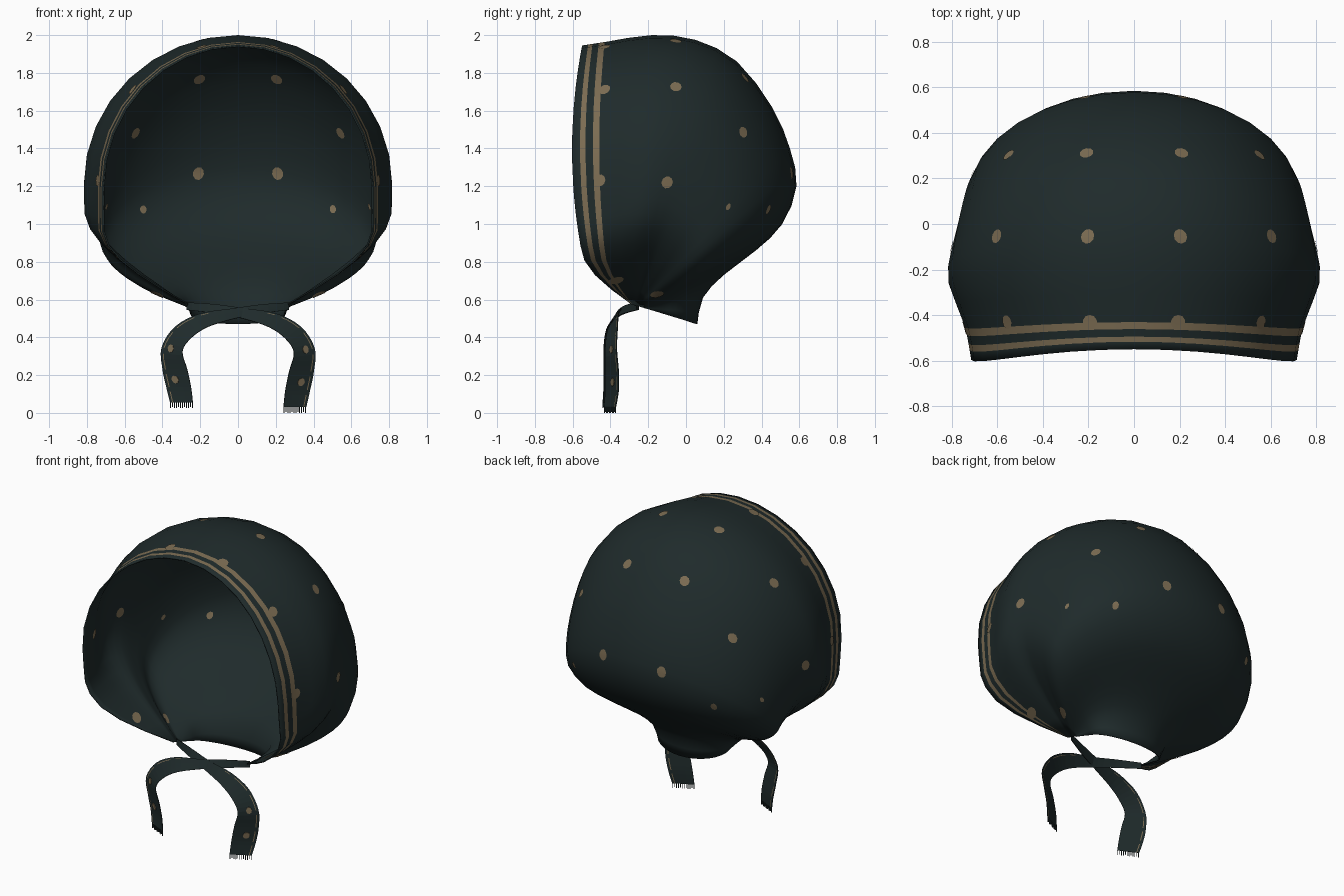
import bpy, bmesh, math
from mathutils import Vector
from mathutils.bvhtree import BVHTree

if "Cube" in bpy.data.objects:
    bpy.data.objects.remove(bpy.data.objects["Cube"])


def material(name, colour):
    m = bpy.data.materials.new(name)
    m.use_nodes = True
    m.diffuse_color = (*colour, 1)
    bsdf = m.node_tree.nodes["Principled BSDF"]
    bsdf.inputs["Base Color"].default_value = (*colour, 1)
    bsdf.inputs["Roughness"].default_value = 0.9
    return m


CLOTH = material("dark teal cloth", (0.0135, 0.0235, 0.024))
TAN = material("tan print", (0.20, 0.15, 0.085))


def add_object(name, bm, smooth, slots=(CLOTH, TAN)):
    me = bpy.data.meshes.new(name)
    bm.to_mesh(me)
    bm.free()
    for m in slots:
        me.materials.append(m)
    if smooth:
        me.shade_smooth()
    ob = bpy.data.objects.new(name, me)
    bpy.context.collection.objects.link(ob)
    return ob


def spline(keys, t):
    """Catmull-Rom interpolation through tuples of any length."""
    i = min(int(t), len(keys) - 2)
    u = t - i
    a, b, c, d = (keys[max(0, min(len(keys) - 1, i + k))] for k in (-1, 0, 1, 2))
    return [q + 0.5 * u * (r - p + u * (2 * p - 5 * q + 4 * r - s + u * (3 * (q - r) + s - p)))
            for p, q, r, s in zip(a, b, c, d)]


def grid_faces(bm, rows, colour):
    for i in range(len(rows) - 1):
        for j in range(len(rows[i]) - 1):
            f = bm.faces.new((rows[i][j], rows[i][j + 1], rows[i + 1][j + 1], rows[i + 1][j]))
            f.material_index = colour(i, j)


# Centre line from front rim over the crown to the nape: y, z, half width, forward bow, gather
KEYS = [
    (-0.55, 1.945, 0.715, 0.21, 0.29),
    (-0.42, 1.965, 0.745, 0.11, 0.31),
    (-0.18, 2.00, 0.815, 0.02, 0.36),
    (0.05, 1.975, 0.805, 0, 0.38),
    (0.27, 1.86, 0.78, 0, 0.40),
    (0.455, 1.62, 0.755, 0, 0.42),
    (0.55, 1.40, 0.735, 0, 0.44),
    (0.585, 1.20, 0.70, 0, 0.45),
    (0.51, 1.00, 0.60, 0, 0.45),
    (0.37, 0.86, 0.47, 0, 0.45),
    (0.20, 0.73, 0.35, 0, 0.45),
    (0.09, 0.61, 0.28, 0, 0.45),
    (0.06, 0.47, 0.25, 0, 0.45),
]
LAST = len(KEYS) - 1
HALF = 0.27   # half distance between the two gathers
WIDE = 0.45   # fraction of an arc where it is widest


def arc(t):
    """One fold of cloth from the left gather over the head to the right gather."""
    py, pz, w, bow, gather = spline(KEYS, t)
    hy, hz = -0.29 + 0.07 * t / LAST, 0.575 - 0.02 * t / LAST
    half = []
    for k in range(8):
        d = WIDE * k / 8
        half.append((d, HALF + (w - HALF) * math.sin(math.pi / 2 * min(1, d / gather))))
    for k in range(9):
        a = math.pi / 2 * k / 8
        half.append((WIDE + (1 - WIDE) * math.sin(a), w * math.cos(a)))
    pts = []
    for d, x in half:
        push = math.sin(math.pi / 2 * min(1, d / 0.2)) * (1 - (max(0, d - 0.2) / 0.8) ** 2)
        if t > 3:  # soft pleats towards the gathers
            x *= 1 + 0.015 * math.sin(t * math.pi) * math.exp(-5 * d) * min(1, d * 8)
        pts.append(Vector((x, hy + d * (py - hy) - bow * push, hz + d * (pz - hz))))
    return pts + [Vector((-p.x, p.y, p.z)) for p in reversed(pts[:-1])]


# Scarf body, with two printed stripes behind the front rim
bm = bmesh.new()
steps = [0, 0.36, 0.54, 0.76, 0.94] + [1 + 0.5 * k for k in range(2 * LAST - 1)]
rows = [[bm.verts.new(p) for p in arc(t)] for t in steps]
grid_faces(bm, rows, lambda i, j: 1 if i in (1, 3) else 0)
bm.normal_update()
bm.faces.ensure_lookup_table()
probe = bm.faces[len(bm.faces) // 2]
if probe.normal.dot(probe.calc_center_median() - Vector((0, 0, 1.2))) < 0:
    bmesh.ops.reverse_faces(bm, faces=bm.faces[:])
    bm.normal_update()
surface = BVHTree.FromBMesh(bm)
# The last two slots colour the lining, which carries no stripes
scarf = add_object("scarf_body", bm, True, (CLOTH, TAN, CLOTH, CLOTH))
THICK = 0.008
shell = scarf.modifiers.new("cloth thickness", "SOLIDIFY")
shell.thickness = THICK
shell.offset = -1
shell.material_offset = 2

# Printed dots, laid on both sides of the cloth: position, width, height
DOTS = [
    (0.21, -0.05, 1.99, 1, 1), (0.215, 0.33, 1.79, 1, 1),
    (0.62, -0.05, 1.74, 1, 1), (0.56, 0.31, 1.49, 0.9, 1),
    (0.215, 0.57, 1.27, 1, 1.1), (0.48, 0.38, 1.10, 0.65, 0.8),
    (0.66, 0.2, 1.09, 0.4, 0.6), (0.8, -0.10, 1.22, 1, 1),
    (0.2, -0.435, 1.96, 1.1, 1), (0.58, -0.44, 1.73, 1, 1), (0.74, -0.455, 1.23, 1, 1),
    (0.5, -0.37, 0.68, 1, 1.4), (0.42, -0.15, 0.64, 0.8, 1.5),
]
bm = bmesh.new()
for x, y, z, wide, high in DOTS:
    for side in (1, -1):
        centre, normal, _, _ = surface.find_nearest(Vector((x * side, y, z)))
        u = normal.cross(Vector((0, 0.6, 0.8))).normalized() * 0.030 * wide
        v = normal.cross(u).normalized() * 0.033 * high
        ring = [centre + math.cos(a) * u + math.sin(a) * v
                for a in (math.tau * k / 10 for k in range(10))]
        for lift in (0.004, -THICK - 0.004):
            verts = []
            for p in [centre] + ring:
                q, n, _, _ = surface.find_nearest(p)
                verts.append(bm.verts.new(q + n * lift))
            for k in range(10):
                tri = [verts[0], verts[1 + k], verts[1 + (k + 1) % 10]]
                bm.faces.new(tri if lift > 0 else tri[::-1])
add_object("printed_dots", bm, True, (TAN,))

# Ties: centre of the ribbon, then half of its width as a vector
TIE = [
    (-0.27, -0.25, 0.565, 0, 0, 0.02),
    (-0.12, -0.31, 0.55, 0, 0.01, 0.024),
    (0.03, -0.355, 0.525, 0.005, 0.015, 0.027),
    (0.18, -0.38, 0.49, 0.02, 0.025, 0.035),
    (0.29, -0.39, 0.425, 0.042, 0.03, 0.03),
    (0.35, -0.395, 0.33, 0.055, 0.03, 0.01),
    (0.335, -0.39, 0.22, 0.065, 0.035, 0),
    (0.315, -0.39, 0.12, 0.065, 0.035, 0),
    (0.30, -0.40, 0.03, 0.06, 0.03, 0),
]
ACROSS = [-1, -0.4, 0.2, 0.72, 0.80, 1]
SPAN = len(TIE) - 1


def tie(name, side, forward, raise_end):
    bm = bmesh.new()

    def ribbon(s):
        q = spline(TIE, s * SPAN)
        return Vector(q[:3]) + Vector((0, -forward, raise_end * s ** 3)), Vector(q[3:])

    def vert(p):
        return bm.verts.new((p.x * side, p.y, p.z))

    rows = []
    for k in range(33):
        c, h = ribbon(k / 32)
        rows.append([vert(c + h * a) for a in ACROSS])
    grid_faces(bm, rows, lambda i, j: 1 if j == 3 and i > 10 and i % 4 else 0)
    # Loose threads at the cut end
    for k in range(12):
        base = c + h * (-0.95 + 1.9 * k / 11)
        drop = Vector((0, 0, -0.03 + 0.006 * (k % 3 == 1)))
        w = h * 0.03
        bm.faces.new([vert(p) for p in (base - w, base + w, base + w + drop, base - w + drop)])
    # Printed dots on the front of the ribbon
    for s in (0.62, 0.82):
        c, h = ribbon(s)
        along = (ribbon(s + 0.02)[0] - c).normalized() * 0.022
        c += Vector((0, -0.005, 0))
        f = bm.faces.new([vert(c + h * (0.15 + 0.28 * math.cos(a)) + along * math.sin(a))
                          for a in (math.tau * k / 8 for k in range(8))])
        f.material_index = 1
    ob = add_object(name, bm, False)
    mod = ob.modifiers.new("cloth thickness", "SOLIDIFY")
    mod.thickness = 0.004


tie("left_tie", 1, 0, 0)
tie("right_tie", -1, 0.012, 0.025)
